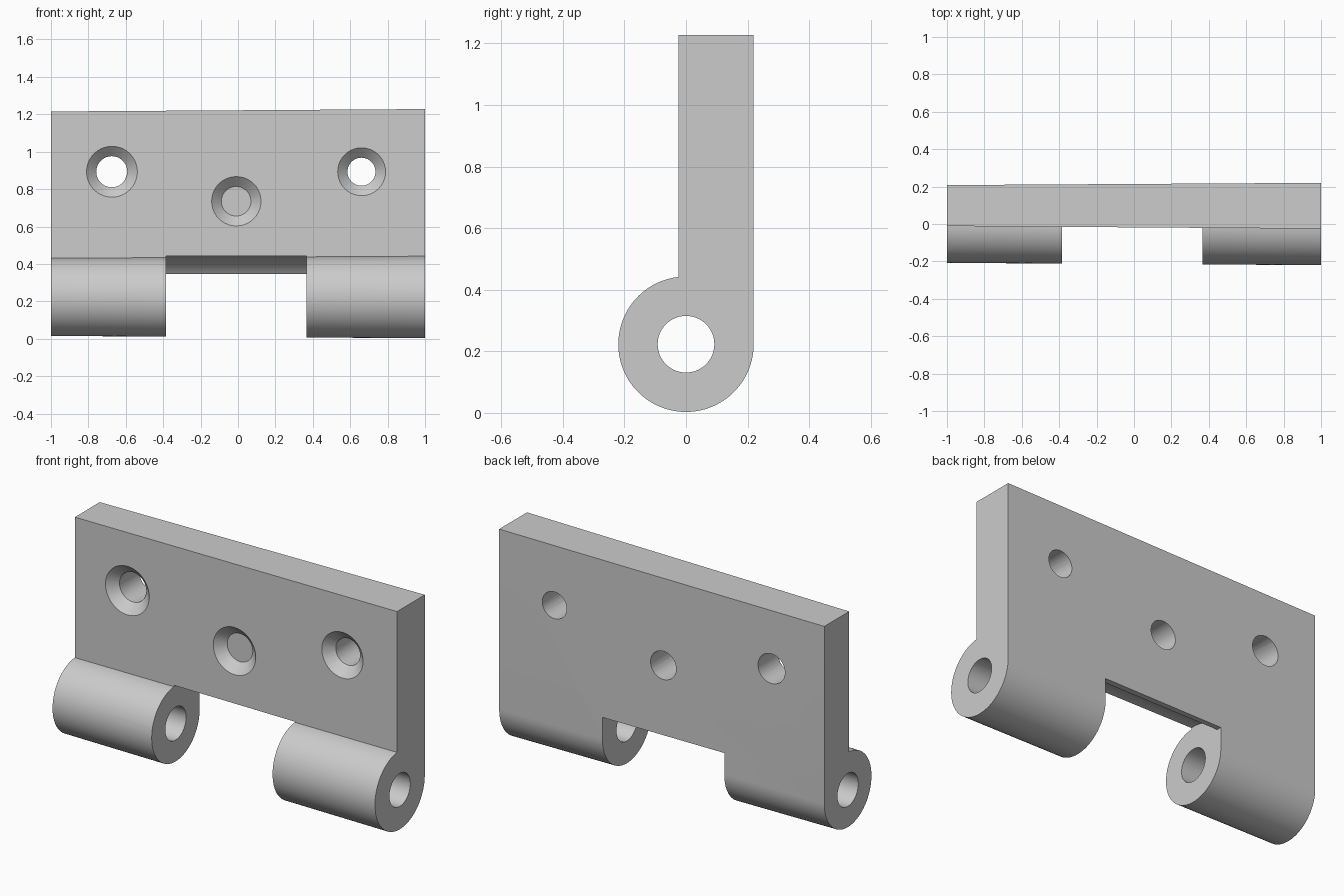
import bpy, bmesh
from math import pi, sin, cos, sqrt, radians
from mathutils import Matrix

cube = bpy.data.objects.get("Cube")
if cube:
    bpy.data.objects.remove(cube, do_unlink=True)

AXIS_Z = 0.223          # height of the pin axis
NOTCH = (-0.385, 0.365)  # gap between the knuckles

steel = bpy.data.materials.new("steel_grey")
steel.use_nodes = True
grey = (0.6, 0.6, 0.6, 1)
steel.diffuse_color = grey
steel.node_tree.nodes["Principled BSDF"].inputs["Base Color"].default_value = grey


def new_object(name, bm):
    bmesh.ops.recalc_face_normals(bm, faces=bm.faces)
    mesh = bpy.data.meshes.new(name)
    bm.to_mesh(mesh)
    bm.free()
    mesh.materials.append(steel)
    obj = bpy.data.objects.new(name, mesh)
    bpy.context.collection.objects.link(obj)
    return obj


def section(x, steps=56):
    """Cross-section of plate and knuckle, slightly thicker toward +x."""
    r = 0.214 + 0.006 * x
    front = -0.018 - 0.007 * x
    top = 1.2215 + 0.0065 * x
    # arc runs from the back, under the pin, up to the front of the plate
    start = sqrt(r * r - front * front)
    sweep = 1.5 * pi - abs(front / r)
    pts = [(x, r * cos(a), AXIS_Z - r * sin(a))
           for a in (sweep * i / steps for i in range(steps))]
    return pts + [(x, front, AXIS_Z + start), (x, front, top), (x, r, top)]


def leaf():
    bm = bmesh.new()
    a, b = ([bm.verts.new(p) for p in section(x)] for x in (-1, 1))
    bm.faces.new(a)
    bm.faces.new(b[::-1])
    for i in range(len(a)):
        j = (i + 1) % len(a)
        bm.faces.new((a[i], b[i], b[j], a[j]))
    return new_object("hinge_leaf", bm)


def rod(name, axis, centre, r1, r2, depth, segments=56):
    bm = bmesh.new()
    turn = Matrix.Rotation(pi / 2, 4, axis)
    bmesh.ops.create_cone(bm, cap_ends=True, segments=segments, radius1=r1,
                          radius2=r2, depth=depth,
                          matrix=Matrix.Translation(centre) @ turn)
    return new_object(name, bm)


def box(name, centre, size):
    bm = bmesh.new()
    bmesh.ops.create_cube(bm, size=1, matrix=Matrix.Translation(centre)
                          @ Matrix.Diagonal((*size, 1)))
    return new_object(name, bm)


def cut(target, cutter):
    cutter.hide_render = True
    mod = target.modifiers.new("cut", "BOOLEAN")
    mod.operation = "DIFFERENCE"
    mod.solver = "EXACT"
    mod.object = cutter
    bpy.context.view_layer.objects.active = target
    bpy.ops.object.modifier_apply(modifier=mod.name)
    bpy.data.objects.remove(cutter, do_unlink=True)


hinge = leaf()

# gap for the mating knuckle: square notch plus rounded clearance
mid, width = sum(NOTCH) / 2, NOTCH[1] - NOTCH[0]
cut(hinge, box("notch_cutter", (mid, 0, 0.1225), (width, 1, 0.445)))
cut(hinge, rod("clearance_cutter", "Y", (mid, 0, AXIS_Z), 0.22, 0.22, width))

# pin bore
cut(hinge, rod("bore_cutter", "Y", (0, 0, AXIS_Z), 0.092, 0.092, 2.4))

# countersunk screw holes
for x, z, r in ((-0.675, 0.893, 0.083), (-0.01, 0.735, 0.079), (0.66, 0.893, 0.075)):
    cut(hinge, rod("hole_cutter", "X", (x, 0.1, z), r, r, 0.8, 40))
    face = -0.018 - 0.007 * x
    rim, sink, over = r + 0.053, 0.05, 0.02
    slope = (rim - r) / sink
    # the cone narrows from outside the front face down to the hole
    cut(hinge, rod("sink_cutter", "X", (x, face + (sink - over) / 2, z),
                   r, rim + slope * over, sink + over, 40))

# smooth curves, crisp edges
bpy.ops.object.select_all(action="DESELECT")
hinge.select_set(True)
bpy.context.view_layer.objects.active = hinge
bpy.ops.object.shade_smooth_by_angle(angle=radians(30))
